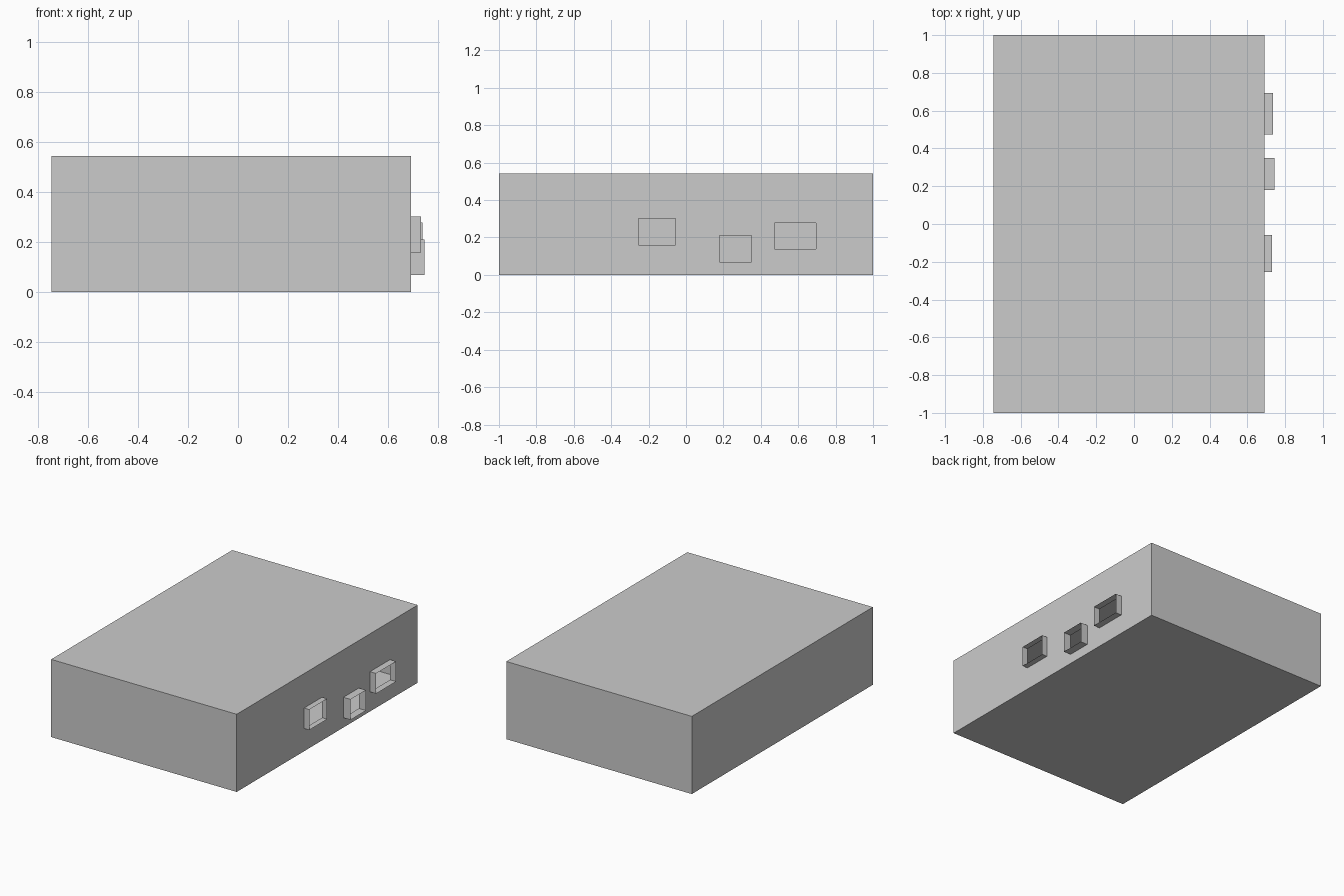
import bpy, bmesh
from mathutils import Vector

if "Cube" in bpy.data.objects:
    bpy.data.objects.remove(bpy.data.objects["Cube"])

X0, WALL, HEIGHT = -0.745, 0.69, 0.543
# openings: y min, y max, z min, z max, outer x
WINDOWS = [
    (-0.255, -0.057, 0.159, 0.302, 0.73),
    (0.18, 0.35, 0.068, 0.211, 0.745),
    (0.473, 0.694, 0.137, 0.278, 0.737),
]
EPS = 1e-4


def on_wall(elem):
    return all(abs(v.co.x - WALL) < EPS for v in elem.verts)


def inside(p, w):
    return w[0] - EPS < p.y < w[1] + EPS and w[2] - EPS < p.z < w[3] + EPS


# Hollow single-skin shell
bm = bmesh.new()
bmesh.ops.create_cube(bm, size=1)
for v in bm.verts:
    v.co = Vector((X0 if v.co.x < 0 else WALL, v.co.y * 2, 0 if v.co.z < 0 else HEIGHT))

# Slice the right wall along the edges of the openings
cuts = []
for w in WINDOWS:
    cuts += [((0, y, 0), (0, 1, 0)) for y in w[:2]]
    cuts += [((0, 0, z), (0, 0, 1)) for z in w[2:4]]
for co, no in cuts:
    faces = [f for f in bm.faces if on_wall(f)]
    geom = set(faces)
    for f in faces:
        geom.update(f.edges)
        geom.update(f.verts)
    bmesh.ops.bisect_plane(bm, geom=list(geom), plane_co=co, plane_no=no, dist=1e-5)

# Open each window and pull its rim outwards into a thin frame
for w in WINDOWS:
    hole = [f for f in bm.faces if on_wall(f) and inside(f.calc_center_median(), w)]
    bmesh.ops.delete(bm, geom=hole, context='FACES')
    rim = [e for e in bm.edges if e.is_boundary and on_wall(e)
           and all(inside(v.co, w) for v in e.verts)]
    ext = bmesh.ops.extrude_edge_only(bm, edges=rim)
    for v in ext['geom']:
        if isinstance(v, bmesh.types.BMVert):
            v.co.x = w[4]

bmesh.ops.recalc_face_normals(bm, faces=bm.faces[:])
mesh = bpy.data.meshes.new("box_shell")
bm.to_mesh(mesh)
bm.free()
obj = bpy.data.objects.new("box_shell_with_windows", mesh)
bpy.context.collection.objects.link(obj)
